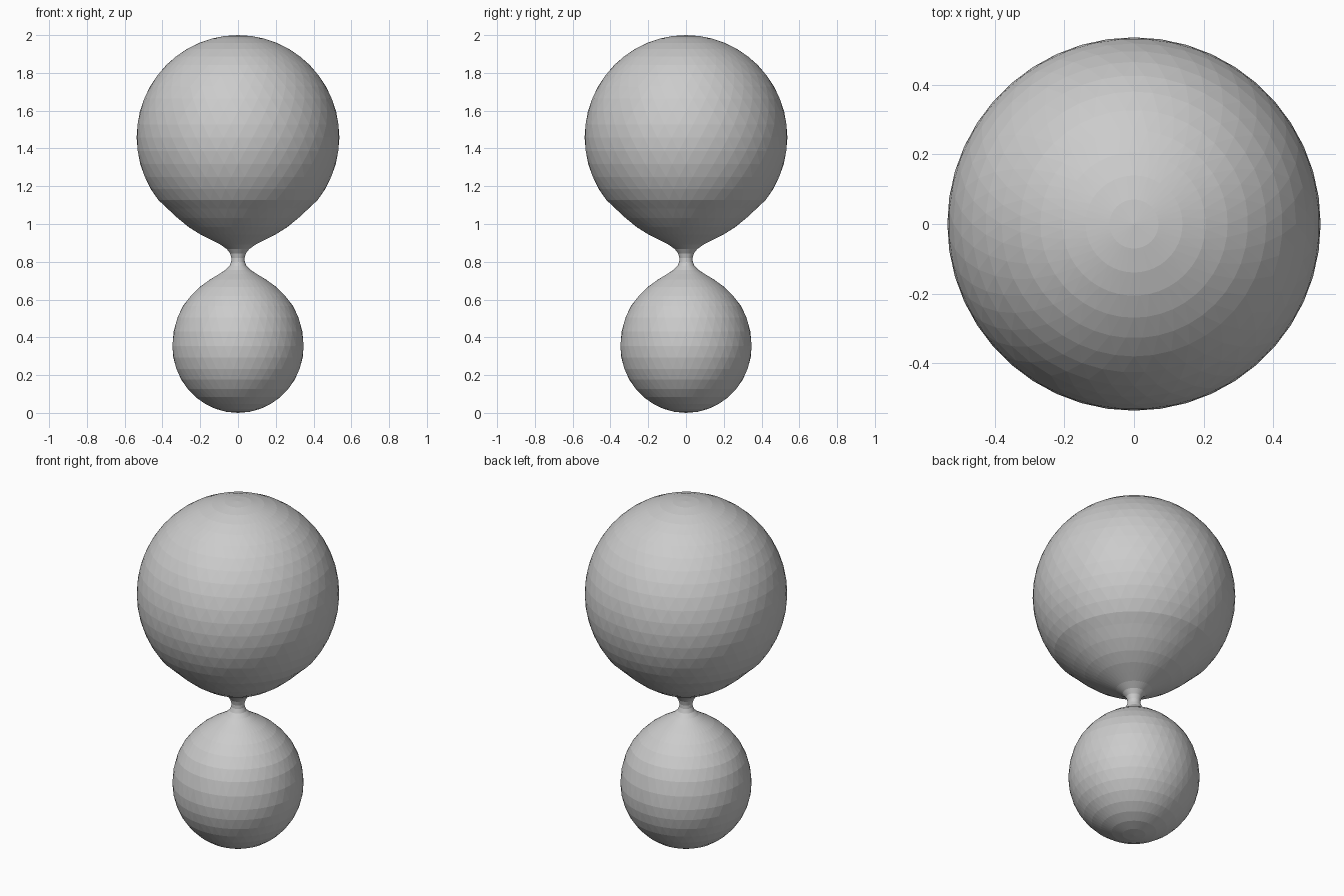
import bpy, bmesh, math

if "Cube" in bpy.data.objects:
    bpy.data.objects.remove(bpy.data.objects["Cube"])

SEGMENTS = 44

grey = bpy.data.materials.new("plain grey")
grey.diffuse_color = (0.6, 0.6, 0.6, 1)
grey.use_nodes = True
grey.node_tree.nodes["Principled BSDF"].inputs["Base Color"].default_value = grey.diffuse_color


def arc(z, r, h, start, end, count):
    """Profile points on an ellipse; angles run from -90 (bottom) to 90 (top)."""
    pts = []
    for i in range(count):
        a = math.radians(start + (end - start) * i / (count - 1))
        pts.append((r * math.cos(a), z + h * math.sin(a)))
    return pts


# Profile: small bulb, pinched neck, large bulb
small_bulb = arc(0.355, 0.348, 0.355, -90, 0, 10)
neck = [(0.341, 0.43), (0.321, 0.505), (0.292, 0.565), (0.25, 0.62),
        (0.202, 0.667), (0.15, 0.705), (0.10, 0.735), (0.066, 0.757),
        (0.045, 0.778), (0.036, 0.80), (0.035, 0.82), (0.042, 0.845),
        (0.06, 0.868), (0.095, 0.892), (0.145, 0.917), (0.20, 0.945),
        (0.26, 0.983), (0.32, 1.031), (0.375, 1.083)]
large_bulb = arc(1.46, 0.537, 0.54, -38, 90, 18)
profile = small_bulb + neck + large_bulb

# Lathe the profile, with alternate rings turned half a step to give triangular facets
bm = bmesh.new()
rings = []
for k, (r, z) in enumerate(profile):
    if r < 1e-4:
        rings.append([bm.verts.new((0, 0, z))] * SEGMENTS)
        continue
    ring = []
    for i in range(SEGMENTS):
        a = 2 * math.pi * (i + 0.5 * (k % 2)) / SEGMENTS
        ring.append(bm.verts.new((r * math.cos(a), r * math.sin(a), z)))
    rings.append(ring)

for k in range(len(rings) - 1):
    lo, hi = rings[k], rings[k + 1]
    for i in range(SEGMENTS):
        j = (i + 1) % SEGMENTS
        if k % 2 == 0:
            tris = [(lo[i], lo[j], hi[i]), (lo[j], hi[j], hi[i])]
        else:
            tris = [(lo[i], hi[j], hi[i]), (lo[i], lo[j], hi[j])]
        for t in tris:
            if len(set(t)) == 3:
                bm.faces.new(t)

bmesh.ops.recalc_face_normals(bm, faces=bm.faces)
mesh = bpy.data.meshes.new("double_bulb")
bm.to_mesh(mesh)
bm.free()
mesh.materials.append(grey)
bpy.context.collection.objects.link(bpy.data.objects.new("double_bulb", mesh))
